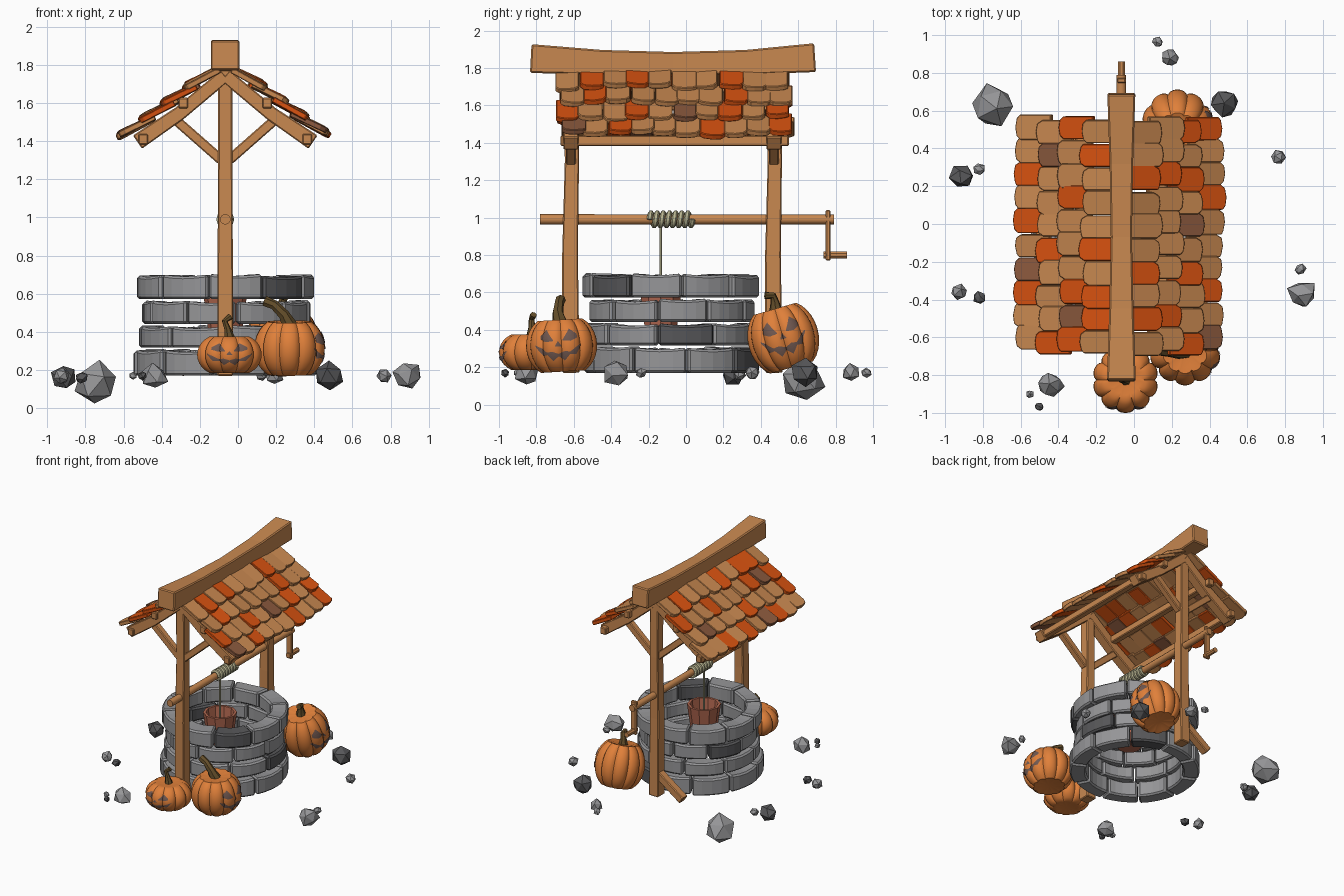
import bpy, bmesh, math, random
from mathutils import Vector, Matrix

if "Cube" in bpy.data.objects:
    bpy.data.objects.remove(bpy.data.objects["Cube"])

random.seed(4)
CX, CY = -0.067, -0.075          # well centre


def material(name, r, g, b):
    m = bpy.data.materials.new(name)
    lin = [((c / 255 + 0.055) / 1.055) ** 2.4 for c in (r, g, b)]
    m.diffuse_color = (*lin, 1)
    m.use_nodes = True
    m.node_tree.nodes["Principled BSDF"].inputs["Base Color"].default_value = m.diffuse_color
    return m


WOOD = material("wood", 200, 136, 80)
RED = material("orange_shingle", 216, 82, 16)
BROWN = material("brown_shingle", 140, 90, 62)
STONE = material("stone", 150, 150, 152)
DARK = material("dark_stone", 88, 88, 90)
PUMPKIN = material("pumpkin_skin", 224, 128, 58)
STEM = material("stem", 100, 78, 42)
CARVED = material("carved_hollow", 112, 88, 80)
ROPE = material("rope", 186, 182, 146)
BUCKET = material("bucket_clay", 178, 104, 80)


def finish(name, bm, mats, bevel=0, smooth=False):
    bmesh.ops.recalc_face_normals(bm, faces=bm.faces)
    me = bpy.data.meshes.new(name)
    bm.to_mesh(me)
    bm.free()
    ob = bpy.data.objects.new(name, me)
    bpy.context.collection.objects.link(ob)
    for m in mats:
        me.materials.append(m)
    if smooth:
        bpy.context.view_layer.objects.active = ob
        ob.select_set(True)
        bpy.ops.object.shade_smooth_by_angle(angle=math.radians(40))
        ob.select_set(False)
    if bevel:
        mod = ob.modifiers.new("bevel", "BEVEL")
        mod.width, mod.segments, mod.limit_method = bevel, 1, "ANGLE"
        mod.angle_limit = math.radians(40)
    return ob


def sweep(name, mat, stations, n=4, up=(0, 0, 1), bevel=0, smooth=False):
    """Loft n-sided rings through stations (point, half width, half height)."""
    bm, rings = bmesh.new(), []
    pts = [Vector(s[0]) for s in stations]
    for i, (_, a, b) in enumerate(stations):
        t = (pts[min(i + 1, len(pts) - 1)] - pts[max(i - 1, 0)]).normalized()
        side = t.cross(Vector(up)).normalized()
        top = side.cross(t)
        k = math.sqrt(2) if n == 4 else 1
        angs = [math.tau * (j + 0.5) / n for j in range(n)]
        rings.append([bm.verts.new(pts[i] + side * a * k * math.cos(q) + top * b * k * math.sin(q)) for q in angs])
    for r, s in zip(rings, rings[1:]):
        for j in range(n):
            bm.faces.new((r[j], r[(j + 1) % n], s[(j + 1) % n], s[j]))
    bm.faces.new(rings[0])
    bm.faces.new(rings[-1])
    return finish(name, bm, [mat], bevel, smooth)


def beam(name, p, q, a, b, up=(0, 0, 1)):
    return sweep(name, WOOD, [(p, a, b), (q, a, b)], up=up, bevel=0.006)


# Well wall: four courses of curved blocks
def block(bm, r0, r1, a0, a1, z0, z1, mat, n=4):
    rings = []
    for i in range(n + 1):
        a = a0 + (a1 - a0) * i / n
        c, s = math.cos(a), math.sin(a)
        dip = 0.010 * math.sin(math.pi * i / n)
        rings.append([bm.verts.new((CX + r * c, CY + r * s, z)) for r, z in
                      ((r0, z0), (r1, z0), (r1, z1 - dip), (r0, z1 - dip))])
    faces = [bm.faces.new(rings[0]), bm.faces.new(rings[-1])]
    for p, q in zip(rings, rings[1:]):
        faces += [bm.faces.new((p[j], p[(j + 1) % 4], q[(j + 1) % 4], q[j])) for j in range(4)]
    for f in faces:
        f.material_index = mat


# inner radius, outer radius, z range, first joint, block count, dark block
COURSES = [(0.36, 0.475, 0.17, 0.31, 10, 10, 1), (0.355, 0.45, 0.317, 0.435, 30, 9, 8),
           (0.355, 0.44, 0.442, 0.565, -10, 10, 4), (0.34, 0.47, 0.572, 0.70, -65, 10, 0)]
for i, (r0, r1, z0, z1, start, count, dark) in enumerate(COURSES):
    bm = bmesh.new()
    step = math.tau / count
    for k in range(count):
        a = math.radians(start) + k * step
        j = random.uniform(-0.012, 0.010)
        block(bm, r0, r1 + j, a + 0.012, a + step - 0.012, z0,
              z1 + random.uniform(-0.008, 0.004), int(k == dark))
    finish(f"well_course_{i + 1}", bm, [STONE, DARK], bevel=0.012)

# Posts, struts, rafters and purlins
FRONT, BACK = -0.615, 0.47
for tag, y in (("front", FRONT), ("back", BACK)):
    sweep(f"{tag}_post", WOOD, [((CX, y, 0.17), 0.042, 0.046), ((CX, y - 0.005, 0.8), 0.04, 0.042),
                                ((CX, y + 0.005, 1.3), 0.037, 0.038), ((CX, y, 1.79), 0.037, 0.038)],
          up=(0, 1, 0), bevel=0.006)
    for s, lab in ((-1, "left"), (1, "right")):
        beam(f"{tag}_{lab}_strut", (CX + s * 0.02, y, 1.30), (CX + s * 0.27, y, 1.52), 0.026, 0.026)
        sweep(f"{tag}_{lab}_rafter", WOOD, [((CX + s * d, y, z), 0.04, h) for d, z, h in
              ((0.0, 1.745, 0.036), (0.24, 1.545, 0.037), (0.46, 1.395, 0.042))], bevel=0.006)
beam("back_foot_brace", (CX, BACK, 0.36), (CX - 0.24, BACK, 0.19), 0.032, 0.03)
for s, lab in ((-1, "left"), (1, "right")):
    for d, z, part in ((0.43, 1.41, "eave"), (0.22, 1.60, "middle")):
        beam(f"{lab}_{part}_purlin", (CX + s * d, -0.67, z), (CX + s * d, 0.55, z), 0.025, 0.028)

# Sagging ridge beam
sweep("ridge_beam", WOOD, [((CX, -0.83, 1.85), 0.076, 0.077), ((CX, -0.45, 1.83), 0.064, 0.066),
                           ((CX, -0.07, 1.825), 0.056, 0.06), ((CX, 0.32, 1.83), 0.062, 0.066),
                           ((CX, 0.69, 1.855), 0.074, 0.077)], bevel=0.008)

# Shingles, listed ridge to eave, from front to back
TILES = {-1: ("TOOTOTTTOT", "OBOTTTOTTO", "OTTTOTTTBT", "TTOBTOTOTT"),
         1: ("TOTOTTTOTT", "TOTTTTTOTT", "OTTOTBTOTO", "BTOTTTOTTO")}
for s, rows in TILES.items():
    bm = bmesh.new()
    for i, row in enumerate(rows):
        for k, colour in enumerate(row):
            d = 0.20 + (0.117 if s < 0 else 0.110) * i + random.uniform(-0.012, 0.012)
            y = -0.618 + 0.124 * k + random.uniform(-0.008, 0.008) + (0.012 if i % 2 else -0.012)
            w, L = 0.062 + random.uniform(-0.002, 0.005), 0.205
            low = Vector((CX + s * d, y, 1.822 - 0.74 * d + random.uniform(-0.006, 0.01)))
            high = Vector((CX + s * (d - 0.165), y, 1.785 - 0.74 * (d - 0.165)))
            u = (high - low).normalized()
            side = Matrix.Rotation(random.uniform(-0.09, 0.09), 3, u) @ Vector((0, 1, 0))
            out = u.cross(side).normalized()
            out = out if out.z > 0 else -out
            skew = random.uniform(-0.012, 0.012)
            shape = [(-w, L), (w, L), (w, 0.025 + skew), (w * 0.7, 0.004), (0, -0.004),
                     (-w * 0.7, 0.004), (-w, 0.025 - skew)]
            bot = [bm.verts.new(low + side * a + u * b) for a, b in shape]
            top = [bm.verts.new(v.co + out * 0.03) for v in bot]
            m = len(shape)
            faces = [bm.faces.new(bot), bm.faces.new(top)]
            faces += [bm.faces.new((bot[j], bot[(j + 1) % m], top[(j + 1) % m], top[j])) for j in range(m)]
            for f in faces:
                f.material_index = "TOB".index(colour)
    finish(f"{'left' if s < 0 else 'right'}_shingles", bm, [WOOD, RED, BROWN], bevel=0.004)

# Windlass: axle, crank, rope and bucket
AZ = 0.99
sweep("axle", WOOD, [((CX, -0.78, AZ), 0.028, 0.028), ((CX, 0.79, AZ), 0.026, 0.026)], n=10, smooth=True)
beam("crank_arm", (CX, 0.76, 0.77), (CX, 0.76, 1.04), 0.024, 0.013, up=(0, 1, 0))
sweep("crank_handle", WOOD, [((CX, 0.735, 0.80), 0.02, 0.02), ((CX, 0.86, 0.80), 0.02, 0.02)], n=8, smooth=True)
TURNS = 7
coil = [((CX + 0.036 * math.cos(t), -0.195 + 0.23 * k / (TURNS * 12), AZ + 0.036 * math.sin(t)), 0.012, 0.015)
        for k in range(TURNS * 12 + 1) for t in [math.tau * k / 12]]
sweep("rope_coil", ROPE, coil, n=6, up=(0, 1, 0), smooth=True)
RY = -0.135
sweep("hanging_rope", ROPE, [((CX, RY, AZ), 0.007, 0.007), ((CX, RY, 0.46), 0.007, 0.007)], n=6, up=(0, 1, 0))
bm = bmesh.new()
prof = [(0.0, 0.41), (0.09, 0.41), (0.125, 0.675), (0.105, 0.675), (0.08, 0.45), (0.0, 0.45)]
vs = [bm.verts.new((CX + r, RY, z)) for r, z in prof]
es = [bm.edges.new(e) for e in zip(vs, vs[1:])]
bmesh.ops.spin(bm, geom=vs + es, cent=(CX, RY, 0), axis=(0, 0, 1), angle=math.tau, steps=10, use_merge=True)
bmesh.ops.remove_doubles(bm, verts=bm.verts, dist=1e-4)
finish("bucket", bm, [BUCKET])

# Pumpkins with carved faces; columns are (angle, lower, upper)
EYE = [(0.14, 0.16, 0.20), (0.36, 0.14, 0.56), (0.58, 0.24, 0.36)]
NOSE = [(-0.09, -0.02, 0.0), (0.0, -0.02, 0.16), (0.09, -0.02, 0.0)]
MOUTH = [(-0.72, 0.02, 0.06), (-0.52, -0.30, -0.06), (-0.34, -0.28, -0.20), (-0.18, -0.50, -0.18),
         (0.0, -0.34, -0.26), (0.18, -0.50, -0.18), (0.34, -0.28, -0.20), (0.52, -0.30, -0.06), (0.72, 0.02, 0.06)]


def pumpkin(name, centre, R, H, face, tilt, stem):
    place = Matrix.Translation(centre) @ Matrix.Rotation(tilt, 4, "X")

    def surf(t, p, grow=0.0):
        lobe = 0.89 + 0.11 * abs(math.sin(5 * t)) ** 0.6
        rho = (R * lobe + grow) * max(math.cos(p), 0) ** 0.8
        sp = math.sin(p)
        z = H * 0.53 * sp - math.copysign(0.12 * H * max(0, abs(sp) - 0.85) / 0.15, sp)
        return place @ Vector((rho * math.cos(t), rho * math.sin(t), z))

    def grid(bm, pts, wrap):
        rows = [[bm.verts.new(p) for p in r] for r in pts]
        for a, b in zip(rows, rows[1:] + rows[:1] if wrap else rows[1:]):
            for j in range(len(a) - 1):
                bm.faces.new((a[j], b[j], b[j + 1], a[j + 1]))

    bm = bmesh.new()
    grid(bm, [[surf(math.tau * i / 80, math.pi * (j / 16 - 0.5)) for j in range(17)] for i in range(80)], True)
    bmesh.ops.remove_doubles(bm, verts=bm.verts, dist=1e-5)
    finish(name, bm, [PUMPKIN], smooth=True)
    bm = bmesh.new()
    mirrored = [(-u, lo, hi) for u, lo, hi in reversed(EYE)]
    for cols in (EYE, mirrored, NOSE, MOUTH):
        pts = []
        for (u, l, h), (u2, l2, h2) in zip(cols, cols[1:]):
            for k in range(7):
                f = k / 6
                lo, hi = l + (l2 - l) * f, h + (h2 - h) * f
                pts.append([surf(face + u + (u2 - u) * f, lo + (hi - lo) * j / 4, 0.004) for j in range(5)])
        grid(bm, pts, False)
    finish(name + "_carving", bm, [CARVED])
    sweep(name + "_stem", STEM, [(place @ Vector((x, y, H * 0.40 + z)), r, r) for x, y, z, r in stem],
          n=7, up=(0, 1, 0.1), smooth=True)


pumpkin("small_pumpkin", (-0.045, -0.825, 0.28), 0.175, 0.215, -math.pi / 2, 0,
        [(0, 0, 0, 0.03), (-0.01, 0, 0.05, 0.018), (-0.025, 0, 0.09, 0.016), (0.005, 0.01, 0.115, 0.018)])
pumpkin("middle_pumpkin", (0.27, -0.665, 0.315), 0.19, 0.315, -0.1, 0.06,
        [(0, 0, -0.01, 0.042), (-0.03, -0.01, 0.05, 0.03), (-0.08, 0.0, 0.10, 0.026), (-0.13, 0.01, 0.12, 0.028)])
pumpkin("tall_pumpkin", (0.23, 0.52, 0.355), 0.19, 0.37, 0.0, 0.28,
        [(0, 0, -0.01, 0.04), (0, 0.01, 0.05, 0.024), (0.01, 0.01, 0.085, 0.02), (0.02, -0.03, 0.10, 0.02)])

# Scattered rocks: x, y, z, radius, dark
ROCKS = [(-0.74, 0.63, 0.13, 0.125, 0), (-0.91, 0.25, 0.16, 0.075, 1), (-0.82, 0.29, 0.16, 0.035, 0),
         (-0.925, -0.36, 0.165, 0.05, 0), (-0.82, -0.39, 0.16, 0.038, 1), (-0.44, -0.85, 0.165, 0.075, 0),
         (-0.55, -0.90, 0.17, 0.024, 0), (-0.50, -0.965, 0.17, 0.026, 1), (0.19, 0.88, 0.17, 0.055, 0),
         (0.125, 0.965, 0.17, 0.033, 0), (0.48, 0.64, 0.17, 0.085, 1), (0.765, 0.355, 0.17, 0.046, 0),
         (0.89, -0.37, 0.17, 0.085, 0), (0.88, -0.24, 0.17, 0.034, 0)]
for i, (x, y, z, r, dark) in enumerate(ROCKS):
    bm = bmesh.new()
    bmesh.ops.create_icosphere(bm, subdivisions=1, radius=r)
    turn = Matrix.Rotation(random.uniform(0, 6), 3, "Z") @ Matrix.Rotation(random.uniform(-0.6, 0.6), 3, "X")
    for v in bm.verts:
        v.co = turn @ (v.co * random.uniform(0.8, 1.08))
        v.co = Vector((v.co.x, v.co.y * 0.95, v.co.z * 0.95)) + Vector((x, y, z))
    finish(f"rock_{i + 1}", bm, [DARK if dark else STONE])
